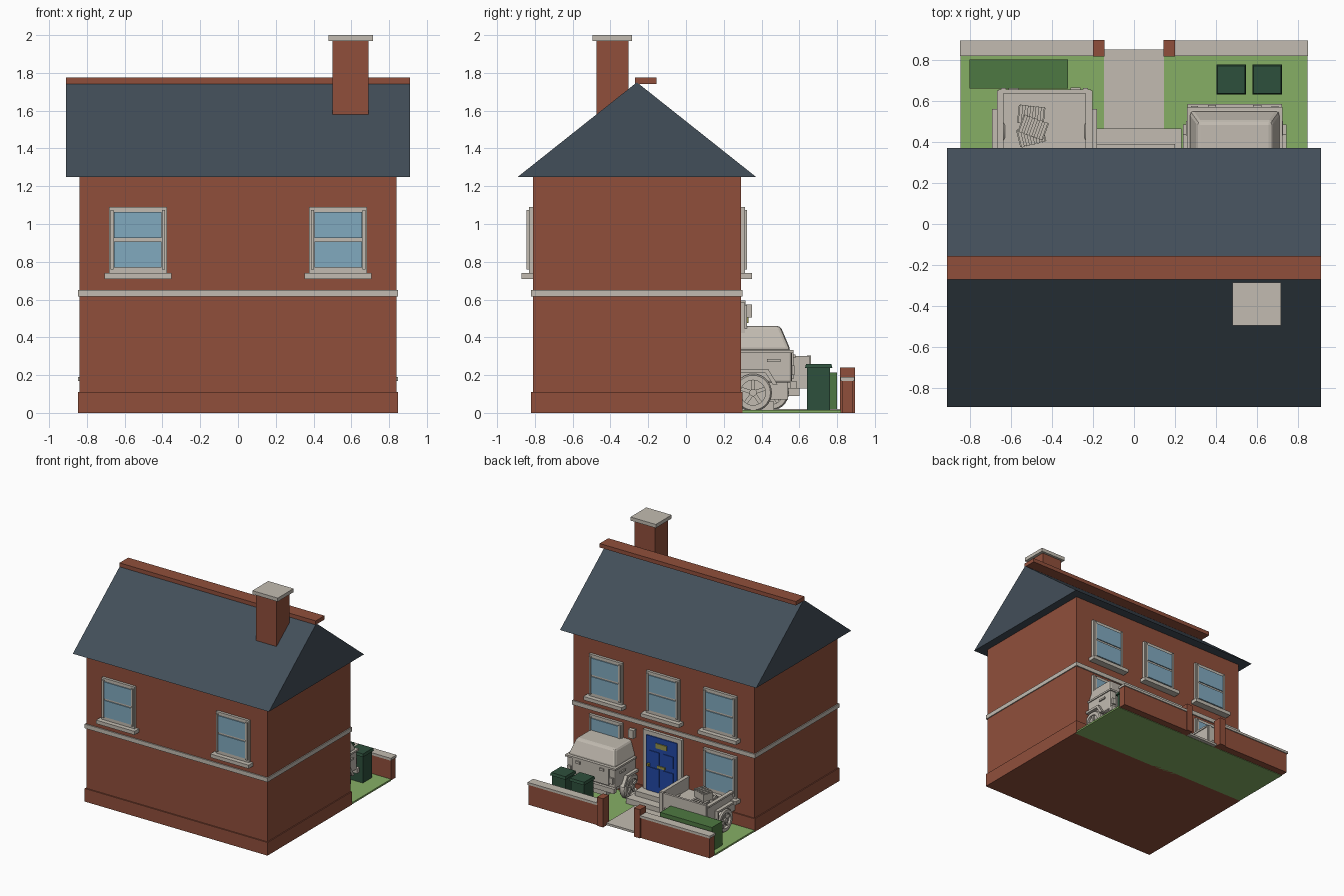
import bpy, bmesh, math
from mathutils import Matrix, Vector

if "Cube" in bpy.data.objects:
    bpy.data.objects.remove(bpy.data.objects["Cube"], do_unlink=True)


def material(name, *rgb):
    m = bpy.data.materials.new(name)
    m.use_nodes = True
    m.diffuse_color = (*rgb, 1)
    m.node_tree.nodes["Principled BSDF"].inputs["Base Color"].default_value = (*rgb, 1)
    return m


BRICK = material("brick", 0.28, 0.078, 0.044)
SLATE = material("slate", 0.055, 0.077, 0.1)
STONE = material("stone", 0.54, 0.5, 0.44)
GLASS = material("glass", 0.22, 0.4, 0.52)
BLUE = material("door blue", 0.016, 0.065, 0.38)
GRASS = material("grass", 0.24, 0.43, 0.13)
HEDGE = material("hedge green", 0.076, 0.19, 0.054)
BIN = material("bin green", 0.027, 0.08, 0.045)
BRASS = material("brass", 0.3, 0.29, 0.07)


def finish(name, bm, mat, bevel=0, smooth=False):
    bmesh.ops.recalc_face_normals(bm, faces=bm.faces)
    mesh = bpy.data.meshes.new(name)
    bm.to_mesh(mesh)
    bm.free()
    mesh.materials.append(mat)
    ob = bpy.data.objects.new(name, mesh)
    bpy.context.collection.objects.link(ob)
    if bevel:
        mod = ob.modifiers.new("bevel", "BEVEL")
        mod.width, mod.segments = bevel, 2
    if smooth:
        bpy.ops.object.select_all(action="DESELECT")
        ob.select_set(True)
        bpy.context.view_layer.objects.active = ob
        bpy.ops.object.shade_smooth_by_angle(angle=math.radians(35))
    return ob


def box(name, xs, ys, zs, mat, top=(0, 0, 0, 0), bevel=0):
    """Box from ranges; top moves the x0, x1, y0, y1 sides of the upper face inward."""
    bm = bmesh.new()
    bmesh.ops.create_cube(bm, size=1)
    for v in bm.verts:
        i, j, k = (int(c > 0) for c in v.co)
        v.co = (xs[i], ys[j], zs[k])
        if k:
            v.co.x += -top[1] if i else top[0]
            v.co.y += -top[3] if j else top[2]
    return finish(name, bm, mat, bevel)


def extrude_x(name, profile, xs, mat):
    """Prism along x from a (y, z) outline."""
    bm = bmesh.new()
    face = bm.faces.new([bm.verts.new((xs[0], y, z)) for y, z in profile])
    ext = bmesh.ops.extrude_face_region(bm, geom=[face])["geom"]
    moved = [g for g in ext if isinstance(g, bmesh.types.BMVert)]
    bmesh.ops.translate(bm, verts=moved, vec=(xs[1] - xs[0], 0, 0))
    return finish(name, bm, mat)


def around(c, half):
    return (c - half, c + half)


# House shell
WALL_F, WALL_B = -0.81, 0.29
box("house_walls", (-0.84, 0.84), (WALL_F, WALL_B), (0, 1.26), BRICK)
box("plinth", (-0.848, 0.848), (-0.82, 0.3), (0, 0.11), BRICK)
box("string_course", (-0.848, 0.848), (-0.82, 0.3), (0.615, 0.65), STONE)
extrude_x("roof", [(-0.89, 1.25), (0.37, 1.25), (-0.26, 1.75)], (-0.91, 0.91), SLATE)
box("ridge_tiles", (-0.91, 0.91), (-0.27, -0.155), (1.742, 1.775), BRICK)
box("chimney", (0.5, 0.69), (-0.475, -0.305), (1.45, 1.97), BRICK)
box("chimney_cap", (0.48, 0.715), (-0.495, -0.285), (1.97, 2), STONE)


# Sash windows
def window(x, z, side):
    wall = WALL_B if side > 0 else WALL_F

    def out(a, b):
        return sorted((wall + side * a, wall + side * b))

    box("window_frame", around(x, 0.153), out(-0.01, 0.022), (z, z + 0.35), STONE)
    box("window_sill", around(x, 0.178), out(-0.01, 0.06), (z - 0.03, z), STONE)
    for z0 in (z + 0.03, z + 0.185):
        box("window_pane", around(x, 0.126), out(0.022, 0.03), (z0, z0 + 0.138), GLASS)
    for edge in (x - 0.136, x + 0.136):
        box("window_stile", around(edge, 0.008), out(0.02, 0.034), (z + 0.02, z + 0.335), STONE)


for x in (-0.53, 0.53):
    window(x, 0.74, -1)
    window(x, 0.74, 1)
    window(x, 0.235, 1)
window(0, 0.74, 1)

# Door with surround, panels and fittings
box("door_frame", (-0.18, 0.18), (0.28, 0.315), (0.1, 0.595), STONE)
box("door", (-0.143, 0.143), (0.315, 0.324), (0.1, 0.56), BLUE)
for x in (-0.065, 0.065):
    box("door_panel", around(x, 0.045), (0.324, 0.33), (0.15, 0.3), BLUE)
    box("door_panel", around(x, 0.045), (0.324, 0.33), (0.34, 0.44), BLUE)
box("door_plate", (-0.05, 0.05), (0.324, 0.332), (0.475, 0.515), BRASS)
box("letterbox", (-0.035, 0.035), (0.324, 0.332), (0.31, 0.33), BRASS)
box("door_handle", (0.105, 0.125), (0.324, 0.345), (0.31, 0.33), BRASS)
box("lantern_bracket", around(0.27, 0.012), (0.28, 0.33), (0.55, 0.565), STONE)
box("lantern", around(0.27, 0.025), (0.315, 0.35), (0.505, 0.575), STONE)

# Garden, path and steps
box("lawn", (-0.845, 0.845), (0.28, 0.82), (0, 0.014), GRASS)
box("path", (-0.147, 0.147), (0.29, 0.85), (0.002, 0.02), STONE)
box("lower_step", (-0.23, 0.23), (0.28, 0.465), (0.01, 0.06), STONE)
box("upper_step", (-0.2, 0.2), (0.28, 0.39), (0.01, 0.1), STONE)
box("hedge", (-0.8, -0.32), (0.66, 0.8), (0.005, 0.215), HEDGE)
for s in (-1, 1):
    box("garden_wall", sorted((s * 0.17, s * 0.84)), (0.825, 0.885), (0, 0.17), BRICK)
    box("wall_coping", sorted((s * 0.17, s * 0.846)), (0.817, 0.893), (0.17, 0.19), STONE)
    box("gate_pillar", sorted((s * 0.143, s * 0.2)), (0.815, 0.895), (0, 0.24), BRICK)

# Wheelie bins
for x in (0.473, 0.648):
    box("bin_body", around(x, 0.062), (0.64, 0.762), (0.01, 0.24), BIN)
    box("bin_lid", around(x, 0.072), (0.63, 0.775), (0.238, 0.26), BIN, (0.006,) * 4)


# Wheels: turned tyre with hub and spokes
def wheel(x, y, z, r, side):
    place = Matrix.Translation((x, y, z))
    profile = [(-0.03, 0.66), (-0.03, 0.92), (-0.02, 1), (0.02, 1), (0.03, 0.92), (0.03, 0.66)]
    bm = bmesh.new()
    ring = [bm.verts.new((w, 0, r * q)) for w, q in profile]
    edges = [bm.edges.new((a, b)) for a, b in zip(ring, ring[1:] + ring[:1])]
    bmesh.ops.spin(bm, geom=ring + edges, cent=(0, 0, 0), axis=(1, 0, 0),
                   angle=math.tau, steps=28, use_duplicate=False)
    bmesh.ops.remove_doubles(bm, verts=bm.verts, dist=0.0005)
    bm.transform(place)
    finish("tyre", bm, STONE, smooth=True)
    bm = bmesh.new()
    turn = Matrix.Rotation(math.pi / 2, 4, "Y")
    bmesh.ops.create_cone(bm, cap_ends=True, segments=20, radius1=r * 0.7, radius2=r * 0.7,
                          depth=0.02, matrix=place @ turn)
    bmesh.ops.create_cone(bm, cap_ends=True, segments=12, radius1=r * 0.2, radius2=r * 0.2, depth=0.03,
                          matrix=place @ Matrix.Translation((side * 0.015, 0, 0)) @ turn)
    for i in range(5):
        spin = Matrix.Rotation(math.tau * i / 5, 4, "X")
        bmesh.ops.create_cube(bm, size=1, matrix=place @ spin @ Matrix.Translation(
            (side * 0.014, 0, r * 0.42)) @ Matrix.Diagonal((0.014, r * 0.2, r * 0.52, 1)))
    finish("wheel_hub", bm, STONE)


# Parked off-roader with its nose towards the house
CAR = 0.49
box("car_body", around(CAR, 0.225), (0.18, 0.56), (0.16, 0.335), STONE, bevel=0.012)
box("car_chassis", around(CAR, 0.13), (0.18, 0.54), (0.07, 0.17), STONE)
box("car_canopy", around(CAR, 0.222), (0.18, 0.555), (0.33, 0.46), STONE, (0.04, 0.04, 0, 0.055), 0.018)
box("tailgate", around(CAR, 0.17), (0.55, 0.57), (0.18, 0.32), STONE)
box("rear_bumper", around(CAR, 0.23), (0.55, 0.585), (0.13, 0.17), STONE)
box("body_rail", around(CAR, 0.233), (0.18, 0.57), (0.318, 0.333), STONE)
arch = [(0.22, 0.15), (0.25, 0.15), (0.29, 0.212), (0.42, 0.212), (0.46, 0.15),
        (0.485, 0.15), (0.435, 0.232), (0.275, 0.232)]
for s in (-1, 1):
    extrude_x("wheel_arch", arch, sorted((CAR + s * 0.2, CAR + s * 0.252)), STONE)
    wheel(CAR + s * 0.215, 0.355, 0.107, 0.1, s)
    box("tail_light", around(CAR + s * 0.195, 0.017), (0.55, 0.575), (0.2, 0.25), STONE)
    box("tailgate_hinge", around(CAR + s * 0.11, 0.02), (0.565, 0.58), (0.29, 0.31), STONE)
    box("side_handle", sorted((CAR + s * 0.22, CAR + s * 0.236)), (0.43, 0.5), (0.27, 0.285), STONE)

# Open trailer with loaded crates
TR = -0.435
box("trailer_floor", around(TR, 0.22), (0.18, 0.645), (0.14, 0.19), STONE)
box("trailer_tailgate", around(TR, 0.225), (0.635, 0.655), (0.13, 0.3), STONE)
box("trailer_chassis", around(TR, 0.1), (0.2, 0.6), (0.09, 0.14), STONE)
for s in (-1, 1):
    box("trailer_side", sorted((TR + s * 0.205, TR + s * 0.225)), (0.18, 0.645), (0.13, 0.29), STONE)
    box("trailer_rail", sorted((TR + s * 0.2, TR + s * 0.232)), (0.18, 0.65), (0.285, 0.3), STONE)
    box("trailer_fender", sorted((TR + s * 0.22, TR + s * 0.255)), (0.33, 0.56), (0.212, 0.228), STONE)
    box("fender_drop", sorted((TR + s * 0.22, TR + s * 0.255)), (0.545, 0.56), (0.16, 0.22), STONE)
    wheel(TR + s * 0.223, 0.45, 0.108, 0.095, s)
    box("corner_post", around(TR + s * 0.2, 0.012), (0.64, 0.662), (0.13, 0.305), STONE)
    box("trailer_light", around(TR + s * 0.15, 0.025), (0.65, 0.665), (0.15, 0.18), STONE)


def crate(x, y, z, angle):
    bm = bmesh.new()
    place = Matrix.Translation((x, y, z)) @ Matrix.Rotation(math.radians(angle), 4, "Z")
    bmesh.ops.create_cube(bm, size=1, matrix=place @ Matrix.Diagonal((0.13, 0.085, 0.06, 1)))
    for i in range(5):
        slat = Matrix.Translation((-0.052 + i * 0.026, 0, 0.033))
        bmesh.ops.create_cube(bm, size=1, matrix=place @ slat @ Matrix.Diagonal((0.016, 0.09, 0.01, 1)))
    finish("crate", bm, STONE)


crate(-0.5, 0.53, 0.22, -6)
crate(-0.5, 0.43, 0.22, 14)
crate(-0.49, 0.47, 0.285, -20)
